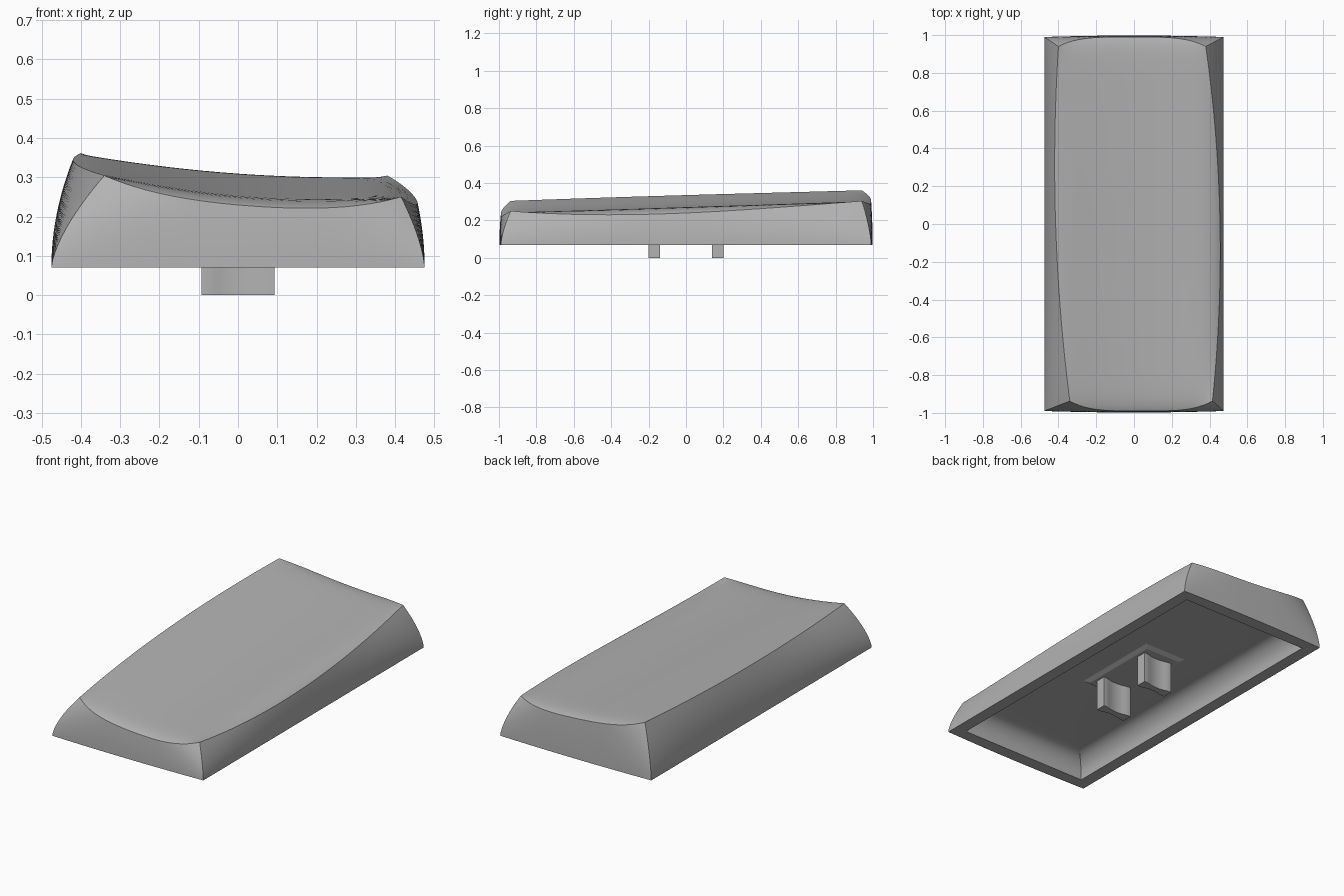
import bpy, bmesh, math

cube = bpy.data.objects.get("Cube")
if cube:
    bpy.data.objects.remove(cube)

mat = bpy.data.materials.new("warm_grey")
mat.use_nodes = True
grey = (0.45, 0.45, 0.45, 1)
mat.diffuse_color = grey
mat.node_tree.nodes["Principled BSDF"].inputs["Base Color"].default_value = grey

NU, NV = 28, 48      # top grid divisions
BASE = 0.07          # height of the open lower rim


def lerp(a, b, t):
    return a + (b - a) * t


def spread(i, n):
    """Grid parameter from -1 to 1, denser towards the ends."""
    return math.sin((i / n - 0.5) * math.pi)


def top_point(u, v):
    # bowed outline
    left = -0.37 - 0.03 * v - 0.045 * (1 - v * v)
    right = 0.3975 - 0.0175 * v + 0.058 * (1 - v * v)
    front = -0.937 - 0.053 * (1 - u ** 4)
    back = 0.94 + 0.05 * (1 - u ** 4)
    x = lerp(left, right, (u + 1) / 2)
    y = lerp(front, back, (v + 1) / 2)
    # tilted, off-centre dish
    t = (y + 0.95) / 1.9
    z = 0.24 + 0.063 * t + (0.22 - 0.09 * t) * (x - 0.2 - 0.07 * t) ** 2
    # rolled-over border
    side = 0.04 * (1 - 0.4 * v) if u > 0 else 0.01
    z -= side * (1 - v * v) * abs(u) ** 8
    z -= 0.018 * (1 - u ** 4) * abs(v) ** 24
    return x, y, z


def wall_point(u, v, s):
    tx, ty, tz = top_point(u, v)
    bx = 0.475 * u
    by = 0.99 * v + 0.008 * v * (1 - u * u)
    e = s ** (2 - 0.5 * abs(u * v) ** 6)
    return lerp(bx, tx, e), lerp(by, ty, e), lerp(BASE, tz, s)


def finish(bm, name, smooth=True):
    bmesh.ops.recalc_face_normals(bm, faces=bm.faces)
    for f in bm.faces:
        f.smooth = smooth
    me = bpy.data.meshes.new(name)
    bm.to_mesh(me)
    bm.free()
    me.materials.append(mat)
    ob = bpy.data.objects.new(name, me)
    bpy.context.collection.objects.link(ob)
    return ob


def bridge(bm, a, b):
    n = len(a)
    for i in range(n):
        bm.faces.new((a[i], a[(i + 1) % n], b[(i + 1) % n], b[i]))


def harden(bm, verts):
    """Sharp edges along a chain of vertices."""
    for a, b in zip(verts, verts[1:]):
        e = bm.edges.get((a, b))
        if e:
            e.smooth = False


# Dished top
bm = bmesh.new()
grid = [[bm.verts.new(top_point(spread(i, NU), spread(j, NV)))
         for i in range(NU + 1)] for j in range(NV + 1)]
for j in range(NV):
    for i in range(NU):
        bm.faces.new((grid[j][i], grid[j][i + 1], grid[j + 1][i + 1], grid[j + 1][i]))

# Perimeter order shared by all the rings
ids = [(i, 0) for i in range(NU)] + [(NU, j) for j in range(NV)]
ids += [(i, NV) for i in range(NU, 0, -1)] + [(0, j) for j in range(NV, 0, -1)]
per = [(spread(i, NU), spread(j, NV)) for i, j in ids]
rings = [[grid[j][i] for i, j in ids]]

# Outer walls
STEPS = 12
for k in range(STEPS - 1, -1, -1):
    rings.append([bm.verts.new(wall_point(u, v, k / STEPS)) for u, v in per])
foot = len(rings) - 1

# Hollow underside with a coved ceiling
COVE = 8
for k in range(COVE + 1):
    a = k / COVE * math.pi / 2
    inset = 0.1 * (1 - math.cos(a))
    z = BASE + 0.12 * math.sin(a)
    rings.append([bm.verts.new((u * (0.405 - inset), v * (0.925 - inset), z)) for u, v in per])
for a, b in zip(rings, rings[1:]):
    bridge(bm, a, b)
bm.faces.new(rings[-1])

for r in (0, foot, foot + 1):
    harden(bm, rings[r] + rings[r][:1])
for c in (0, NU, NU + NV, 2 * NU + NV):
    harden(bm, [r[c] for r in rings])
finish(bm, "cap_shell")

# Raised pad on the ceiling
bm = bmesh.new()
pad = []
for grow, z in ((0.03, 0.192), (0, 0.178)):
    pad.append([bm.verts.new((sx * (0.11 + grow), sy * (0.24 + grow), z))
                for sx, sy in ((-1, -1), (1, -1), (1, 1), (-1, 1))])
bridge(bm, *pad)
for ring in pad:
    bm.faces.new(ring)
finish(bm, "stem_pad", smooth=False)

# Two mounting prongs with hollowed long faces
for name, cy in (("front_prong", -0.17), ("back_prong", 0.17)):
    bm = bmesh.new()
    outline = []
    for s in (-1, 1):
        for i in range(13):
            q = i / 6 - 1
            hollow = 0.012 * max(0, 1 - (q / 0.75) ** 2)
            outline.append((-s * q * 0.093, cy + s * (0.03 - hollow)))
    low, high = ([bm.verts.new((x, y, z)) for x, y in outline] for z in (0, 0.185))
    bridge(bm, low, high)
    bm.faces.new(low)
    bm.faces.new(high)
    ob = finish(bm, name)
    bpy.ops.object.select_all(action="DESELECT")
    ob.select_set(True)
    bpy.context.view_layer.objects.active = ob
    bpy.ops.object.shade_smooth_by_angle(angle=math.radians(35))
